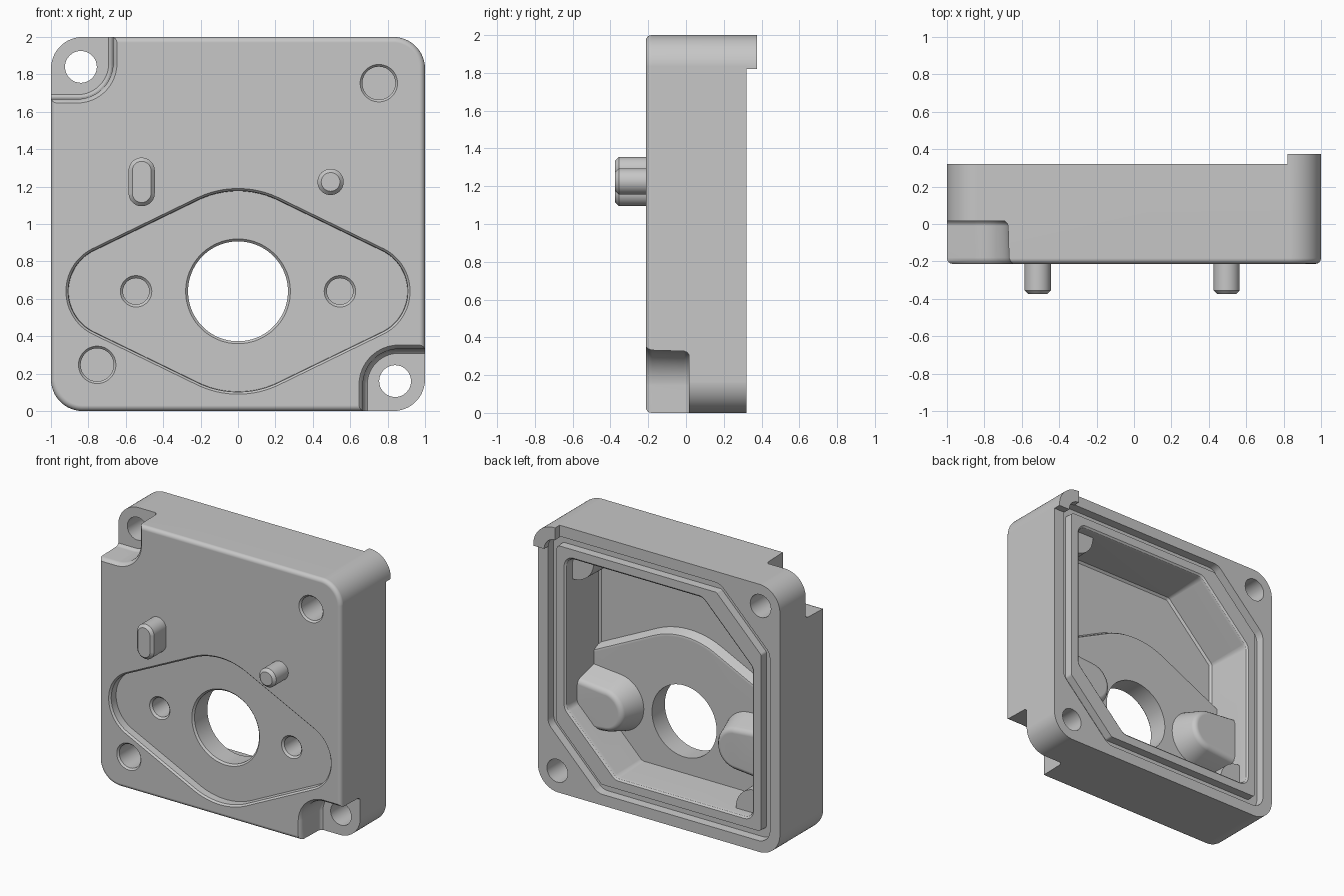
import bpy, bmesh, math

if "Cube" in bpy.data.objects:
    bpy.data.objects.remove(bpy.data.objects["Cube"])

grey = bpy.data.materials.new("cast grey")
grey.use_nodes = True
grey.diffuse_color = (0.57, 0.57, 0.57, 1)
grey.node_tree.nodes["Principled BSDF"].inputs["Base Color"].default_value = grey.diffuse_color

FRONT, BACK = -0.213, 0.32
FLOOR, RECESS, BULGE = -0.045, -0.145, 0.02
SIDES = 96


def outline(circles, grow):
    """Outline, in x and z, of a band stretched around circles (x, z, radius)."""
    points = []
    for i in range(SIDES):
        a = 2 * math.pi * (i + 0.5) / SIDES
        c, s = math.cos(a), math.sin(a)
        x, z, r = max(circles, key=lambda k: k[0] * c + k[1] * s + k[2])
        points.append((x + (r + grow) * c, z + (r + grow) * s))
    return points


def loft(name, circles, layers):
    """Solid through a stack of outlines, each layer being (y, grow)."""
    bm = bmesh.new()
    rings = [[bm.verts.new((x, y, z)) for x, z in outline(circles, grow)]
             for y, grow in layers]
    for low, high in zip(rings, rings[1:]):
        for i in range(SIDES):
            j = (i + 1) % SIDES
            bm.faces.new((low[i], low[j], high[j], high[i]))
    bm.faces.new(rings[0])
    bm.faces.new(rings[-1])
    bmesh.ops.recalc_face_normals(bm, faces=bm.faces)
    mesh = bpy.data.meshes.new(name)
    bm.to_mesh(mesh)
    bm.free()
    mesh.materials.append(grey)
    ob = bpy.data.objects.new(name, mesh)
    bpy.context.collection.objects.link(ob)
    return ob


def combine(target, tool, operation="DIFFERENCE"):
    """Apply a boolean and discard the tool."""
    mod = target.modifiers.new("cut", "BOOLEAN")
    mod.operation, mod.solver, mod.object = operation, "EXACT", tool
    bpy.context.view_layer.objects.active = target
    bpy.ops.object.modifier_apply(modifier=mod.name)
    bpy.data.objects.remove(tool)


def finish(ob):
    bpy.ops.object.select_all(action="DESELECT")
    ob.select_set(True)
    bpy.context.view_layer.objects.active = ob
    bpy.ops.object.shade_smooth_by_angle(angle=math.radians(32))
    mod = ob.modifiers.new("even shading", "WEIGHTED_NORMAL")
    mod.keep_sharp = True


def rounded_square(half, r):
    d = half - r
    return [(sx * d, 1 + sz * d, r) for sx in (-1, 1) for sz in (-1, 1)]


def octagon(half, cut, r):
    """Square with two opposite corners cut off, beside the through holes."""
    d = half - r
    e = d - cut
    shape = [(d, d), (-d, -d), (-d, e), (-e, d), (d, -e), (e, -d)]
    return [(x, 1 + z, r) for x, z in shape]


def fillet(y, r, direction, steps=4):
    """Layers rounding an outer edge that ends at y."""
    angles = [math.pi / 2 * i / steps for i in range(steps + 1)]
    return [(y + direction * r * (1 - math.sin(a)), -r * (1 - math.cos(a)))
            for a in reversed(angles)]


# Main block with a rounded front edge
body = loft("housing_body", rounded_square(1, 0.17),
            fillet(FRONT, 0.03, 1) + [(BACK, 0)])

# Flange outline, shared by the front recess and its bulge inside
flange = [(0.665, 0.64, 0.255), (-0.665, 0.64, 0.255), (0, 0.685, 0.505), (0, 0.595, 0.505)]

# Rear cavity, with the raised shapes taken out of its cutter
cavity = loft("cavity_cutter", octagon(0.765, 0.375, 0.06),
              [(FLOOR, -0.035), (FLOOR + 0.015, -0.02), (0.29, 0), (0.31, 0.006),
               (BACK, 0.018), (0.4, 0.018)])
combine(cavity, loft("flange_bulge", flange,
                     [(-0.2, 0.12), (FLOOR, 0.11), (BULGE - 0.02, 0.09),
                      (BULGE - 0.005, 0.08), (BULGE, 0.065)]))
for side in (-1, 1):
    combine(cavity, loft("screw_boss", [(side * 0.545, 0.64, 0.15), (side * 1.1, 0.64, 0.2)],
                         [(-0.2, 0.08), (0.02, 0.06), (0.17, 0.01), (0.19, -0.005), (0.2, -0.03)]))
    combine(cavity, loft("corner_boss", [(side * 0.753, 1 + side * 0.753, 0.165)],
                         [(-0.2, 0.01), (0.25, 0)]))
combine(body, cavity)

# Seal groove around the cavity
groove = loft("groove_cutter", octagon(0.92, 0.355, 0.1), [(0.26, -0.008), (0.4, 0.004)])
combine(groove, loft("groove_core", octagon(0.92, 0.355, 0.1), [(0.2, -0.07), (0.5, -0.084)]))
combine(body, groove)

# Stepped corners with through holes, and blind holes in the other corners
for side in (-1, 1):
    x, z = side * 0.84, 1 - side * 0.84
    far = [(side * (0.86 + dx), 1 - side * (0.86 + dz), 0.187)
           for dx in (0, 0.4) for dz in (0, 0.4)]
    combine(body, loft("corner_step_cutter", far,
                       [(0.015, -0.018), (0.005, -0.006), (-0.01, 0), (-0.18, 0.005),
                        (-0.2, 0.012), (FRONT, 0.026), (-0.4, 0.026)]))
    combine(body, loft("through_hole_cutter", [(x, z, 0.085)], [(-0.3, 0), (0.5, 0)]))
    combine(body, loft("blind_hole_cutter", [(side * 0.753, 1 + side * 0.753, 0.088)],
                       [(0.12, 0), (-0.2, 0), (FRONT, 0.012), (-0.3, 0.012)]))

# Flange recess, central bore and screw holes
combine(body, loft("recess_cutter", flange,
                   [(RECESS, -0.014), (-0.2, -0.012), (FRONT, 0), (-0.3, 0)]))
combine(body, loft("bore_cutter", [(0, 0.64, 0.267)],
                   [(-0.3, 0.013), (RECESS, 0.013), (RECESS + 0.013, 0), (0.4, 0)]))
for side in (-1, 1):
    combine(body, loft("screw_hole_cutter", [(side * 0.545, 0.64, 0.07)],
                       [(-0.3, 0.014), (RECESS, 0.014), (RECESS + 0.014, 0), (0.08, 0)]))
finish(body)

# Locating pins on the front
pins = {
    "slot_pin": [(-0.515, 1.165, 0.07), (-0.515, 1.285, 0.07)],
    "round_pin": [(0.495, 1.225, 0.07)],
}
for name, shape in pins.items():
    finish(loft(name, shape, [(-0.375, -0.02), (-0.355, 0), (-0.2, 0)]))

# Curved tab on the rear corner
tab = loft("corner_tab", rounded_square(1, 0.17), [(BACK, 0), (0.375, 0)])
bpy.ops.mesh.primitive_cube_add(size=1, location=(1.32, 0.35, 2.32))
combine(tab, bpy.context.object, "INTERSECT")
combine(tab, loft("tab_cutter", [(0.82, 1.82, 0.09)], [(0.2, 0), (0.5, 0)]))
finish(tab)
